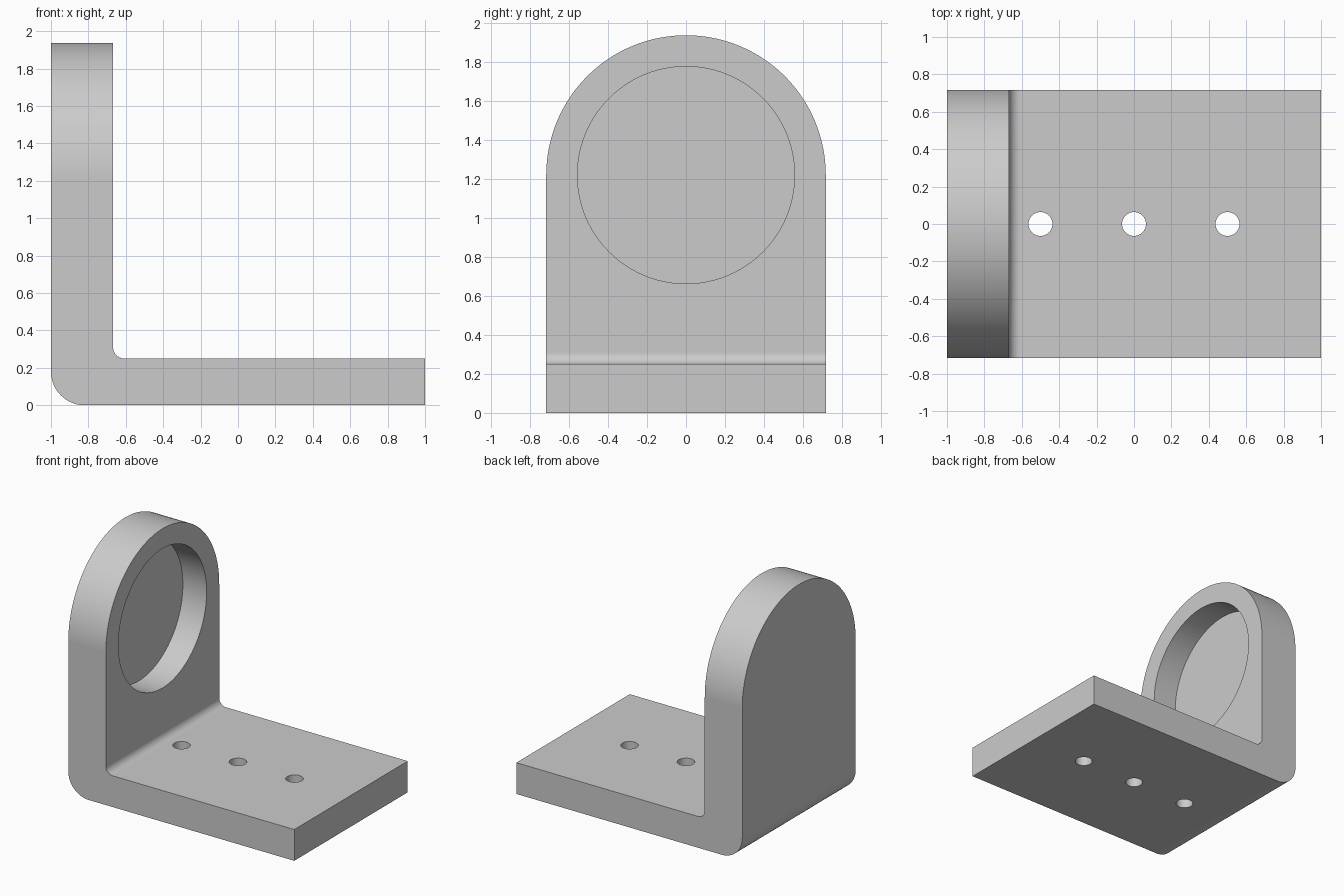
import bpy
import bmesh
from math import sin, cos, pi
from mathutils import Vector

if "Cube" in bpy.data.objects:
    bpy.data.objects.remove(bpy.data.objects["Cube"])

HALF_W = 0.717      # half width, also the radius of the arch
ARCH_Z = 1.22       # centre of arch and recess
INNER_X = -0.668    # inner face of the upright
BASE_T = 0.25       # base thickness

grey = bpy.data.materials.new("plain grey")
grey.use_nodes = True
COLOUR = (0.6, 0.6, 0.6, 1)
grey.diffuse_color = COLOUR
grey.node_tree.nodes["Principled BSDF"].inputs["Base Color"].default_value = COLOUR


def arc(cx, cy, r, start, end, steps):
    angles = [start + (end - start) * i / steps for i in range(steps + 1)]
    return [(cx + r * cos(a), cy + r * sin(a)) for a in angles]


def prism(name, points, place, sweep):
    """Extrude a closed 2D outline, placed in space, along a vector."""
    bm = bmesh.new()
    face = bm.faces.new([bm.verts.new(place(*p)) for p in points])
    ext = bmesh.ops.extrude_face_region(bm, geom=[face])
    verts = [g for g in ext["geom"] if isinstance(g, bmesh.types.BMVert)]
    bmesh.ops.translate(bm, verts=verts, vec=Vector(sweep))
    bmesh.ops.recalc_face_normals(bm, faces=bm.faces)
    mesh = bpy.data.meshes.new(name)
    bm.to_mesh(mesh)
    bm.free()
    mesh.materials.append(grey)
    obj = bpy.data.objects.new(name, mesh)
    bpy.context.collection.objects.link(obj)
    return obj


def combine(target, cutter, operation):
    mod = target.modifiers.new(operation, 'BOOLEAN')
    mod.operation, mod.solver, mod.object = operation, 'EXACT', cutter
    bpy.context.view_layer.objects.active = target
    bpy.ops.object.modifier_apply(modifier=mod.name)
    bpy.data.objects.remove(cutter)


# L-shaped side profile with a rounded heel and a small inner fillet
R_OUT, R_IN = 0.18, 0.06
profile = [(1, 0), (1, BASE_T)]
profile += arc(INNER_X + R_IN, BASE_T + R_IN, R_IN, 1.5 * pi, pi, 12)
profile += [(INNER_X, 2), (-1, 2)]
profile += arc(-1 + R_OUT, R_OUT, R_OUT, pi, 1.5 * pi, 16)
bracket = prism("angle_bracket", profile,
                lambda x, z: (x, -HALF_W, z), (0, 2 * HALF_W, 0))

# Rounded top of the upright: cut away everything outside the arch
crown = [(-1, ARCH_Z), (-1, 2.2), (1, 2.2), (1, ARCH_Z)]
crown += arc(0, ARCH_Z, HALF_W, 0, pi, 96)
combine(bracket, prism("arch_cutter", crown,
                       lambda y, z: (-1.2, y, z), (1, 0, 0)), 'DIFFERENCE')

# Blind round recess in the inner face
combine(bracket, prism("recess_cutter", arc(0, ARCH_Z, 0.557, 0, 2 * pi, 96)[:-1],
                       lambda y, z: (INNER_X - 0.21, y, z), (0.5, 0, 0)), 'DIFFERENCE')

# Row of screw holes through the base
for hx in (-0.5, 0, 0.5):
    combine(bracket, prism("hole_cutter", arc(hx, 0, 0.064, 0, 2 * pi, 40)[:-1],
                           lambda x, y: (x, y, -0.2), (0, 0, 0.8)), 'DIFFERENCE')

# Smooth curves, crisp edges, flat planes
bpy.ops.object.select_all(action='DESELECT')
bracket.select_set(True)
bpy.context.view_layer.objects.active = bracket
bpy.ops.object.shade_smooth_by_angle(angle=pi / 6)
weighted = bracket.modifiers.new("flat_planes", 'WEIGHTED_NORMAL')
weighted.keep_sharp = True
